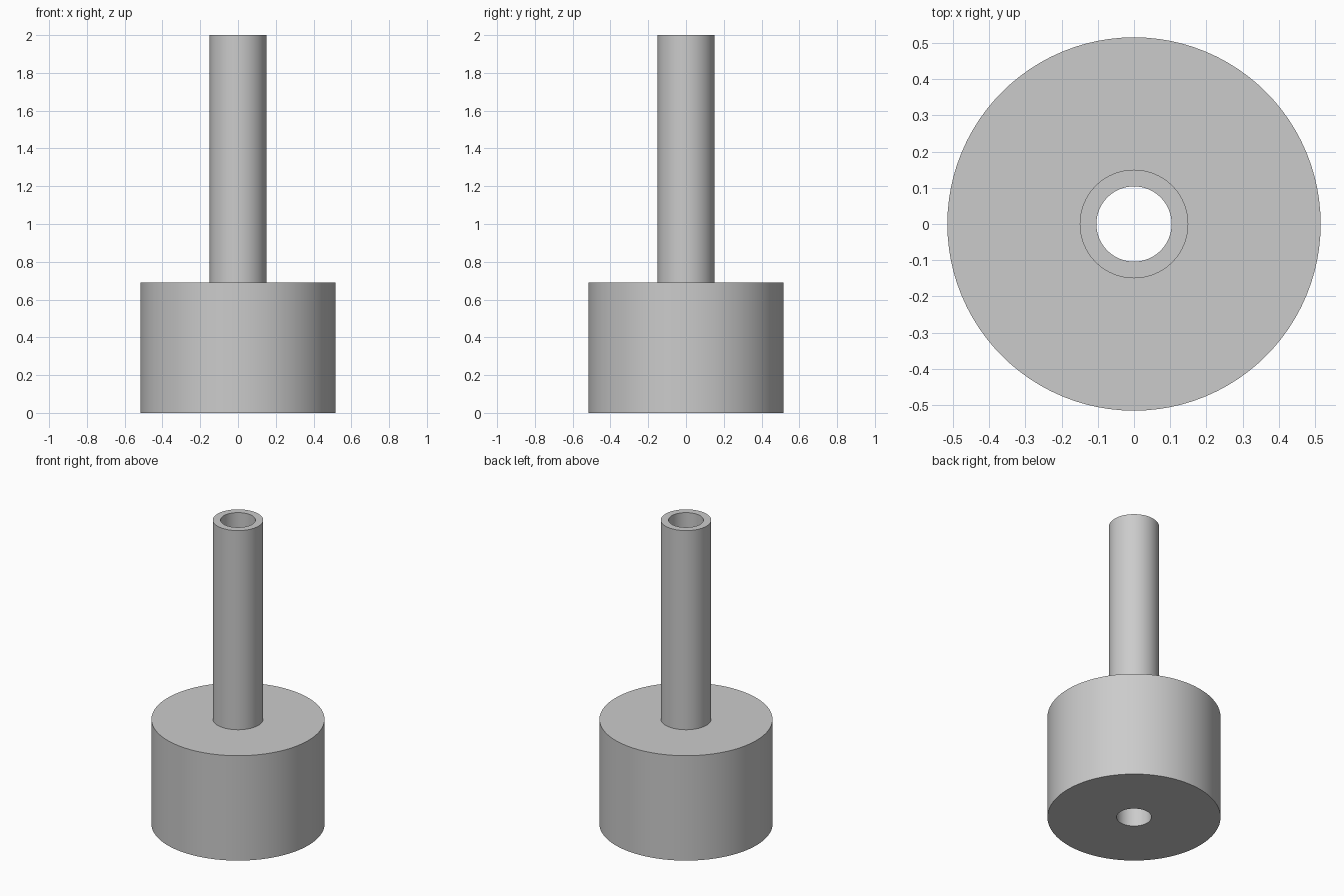
import bpy
import bmesh
import math

cube = bpy.data.objects.get("Cube")
if cube:
    bpy.data.objects.remove(cube, do_unlink=True)

BASE_RADIUS, BASE_HEIGHT = 0.516, 0.69
TUBE_RADIUS, TOP = 0.15, 2.0
BORE_RADIUS = 0.104
SEGMENTS = 96

grey = bpy.data.materials.new("light grey")
grey.use_nodes = True
color = (0.6, 0.6, 0.6, 1)
grey.diffuse_color = color
grey.node_tree.nodes["Principled BSDF"].inputs["Base Color"].default_value = color

# Half section of the wide base, the tube and the bore through both
profile = [
    (BORE_RADIUS, 0),
    (BASE_RADIUS, 0),
    (BASE_RADIUS, BASE_HEIGHT),
    (TUBE_RADIUS, BASE_HEIGHT),
    (TUBE_RADIUS, TOP),
    (BORE_RADIUS, TOP),
]

# Revolve the closed section into one watertight body
bm = bmesh.new()
verts = [bm.verts.new((r, 0, z)) for r, z in profile]
edges = [bm.edges.new((v, verts[i - 1])) for i, v in enumerate(verts)]
bmesh.ops.spin(bm, geom=verts + edges, cent=(0, 0, 0), axis=(0, 0, 1),
               angle=math.tau, steps=SEGMENTS, use_merge=True)
bmesh.ops.remove_doubles(bm, verts=bm.verts, dist=0.0001)
bmesh.ops.recalc_face_normals(bm, faces=bm.faces)

mesh = bpy.data.meshes.new("base_with_hollow_tube")
bm.to_mesh(mesh)
bm.free()
mesh.materials.append(grey)
body = bpy.data.objects.new("base_with_hollow_tube", mesh)
bpy.context.collection.objects.link(body)

# Smooth round walls with sharp rims
bpy.context.view_layer.objects.active = body
body.select_set(True)
bpy.ops.object.shade_smooth_by_angle(angle=math.radians(30))
